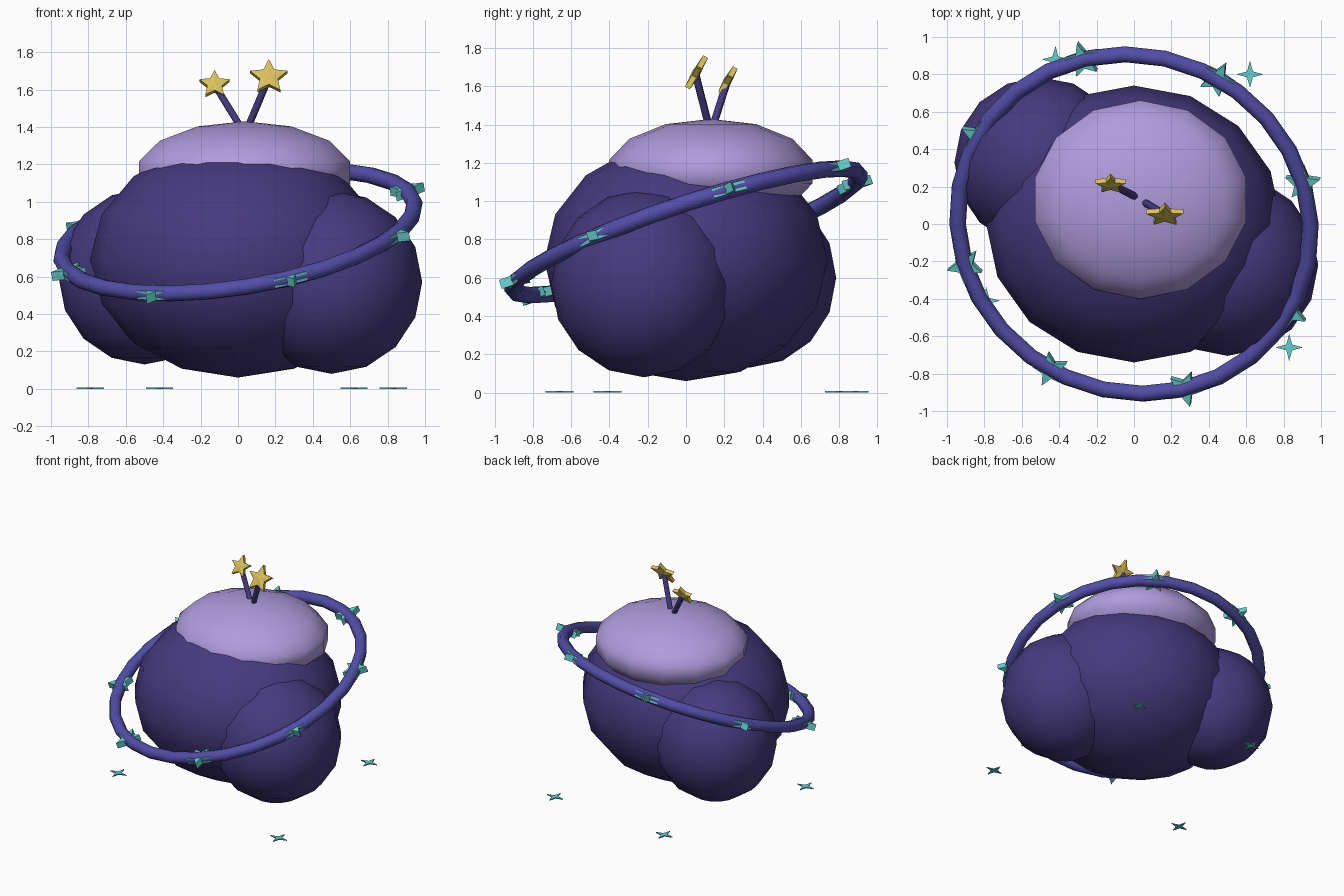
import bpy, bmesh, math
from mathutils import Vector, Matrix

cube = bpy.data.objects.get("Cube")
if cube:
    bpy.data.objects.remove(cube)


def material(name, rgb):
    m = bpy.data.materials.new(name)
    m.use_nodes = True
    m.diffuse_color = (*rgb, 1)
    m.node_tree.nodes["Principled BSDF"].inputs["Base Color"].default_value = (*rgb, 1)
    return m


DARK = material("deep purple", (0.061, 0.042, 0.21))
LILAC = material("lilac", (0.43, 0.335, 0.73))
RING = material("ring violet", (0.084, 0.076, 0.39))
TEAL = material("teal", (0.14, 0.61, 0.61))
GOLD = material("gold", (0.70, 0.53, 0.11))


def finish(obj, name, mat, smooth=False):
    obj.name = obj.data.name = name
    obj.data.materials.append(mat)
    if smooth:
        obj.data.shade_smooth()
    return obj


def ball(name, center, radii, mat, segments=16, rings=8):
    bpy.ops.mesh.primitive_uv_sphere_add(segments=segments, ring_count=rings, location=center)
    obj = bpy.context.object
    obj.scale = radii
    return finish(obj, name, mat, True)


def star(name, matrix, points, outer, inner, depth, mat, puff=0.0):
    """Extruded star in local xy, first tip along +y, with raised centres."""
    bm = bmesh.new()
    n = points * 2
    loops = []
    for side in (-1, 1):
        loop = []
        for i in range(n):
            r = inner if i % 2 else outer
            a = math.pi / 2 + math.tau * i / n
            loop.append(bm.verts.new((r * math.cos(a), r * math.sin(a), side * depth / 2)))
        mid = bm.verts.new((0, 0, side * (depth / 2 + puff)))
        for i in range(n):
            bm.faces.new((mid, loop[i], loop[(i + 1) % n]))
        loops.append(loop)
    low, high = loops
    for i in range(n):
        j = (i + 1) % n
        bm.faces.new((low[i], low[j], high[j], high[i]))
    bmesh.ops.recalc_face_normals(bm, faces=bm.faces)
    mesh = bpy.data.meshes.new(name)
    bm.to_mesh(mesh)
    bm.free()
    obj = bpy.data.objects.new(name, mesh)
    bpy.context.collection.objects.link(obj)
    obj.matrix_world = matrix
    return finish(obj, name, mat)


def frame(center, up, normal):
    """Matrix whose local y is up and local z is normal."""
    z = normal.normalized()
    x = up.cross(z).normalized()
    m = Matrix((x, z.cross(x), z)).transposed().to_4x4()
    m.translation = center
    return m


# Body lobes and pale cap
ball("body", (0, 0, 0.69), (0.79, 0.74, 0.63), DARK)
ball("front_lobe", (0.5, -0.22, 0.57), (0.485, 0.485, 0.49), DARK)
ball("back_lobe", (-0.5, 0.33, 0.6), (0.46, 0.455, 0.47), DARK)
ball("cap", (0.035, 0.13, 1.155), (0.594, 0.545, 0.275), LILAC, 14, 7)

# Tilted ring around the body
ring_center = Vector((0, 0, 0.84))
ring_normal = Vector((-0.16, -0.333, 1)).normalized()
bpy.ops.mesh.primitive_torus_add(major_radius=0.955, minor_radius=0.045,
                                 major_segments=28, minor_segments=8)
ring = bpy.context.object
ring.matrix_world = frame(ring_center, Vector((0, 1, 0)), ring_normal)
finish(ring, "ring", RING, True)

# Stars threaded on the ring
ring_x = Vector((1, 0, 0.16)).normalized()
ring_y = ring_normal.cross(ring_x)
for i in range(8):
    a = math.radians(14 + 45 * i)
    out = ring_x * math.cos(a) + ring_y * math.sin(a)
    star(f"ring_star_{i + 1}", frame(ring_center + out * 0.955, out, ring_normal),
         5, 0.097, 0.045, 0.05, TEAL)

# Antennae with gold star tips
lean = Vector((0, -math.cos(math.radians(30)), 0.5))
for side, base, tip, size in (("right", (0.02, 0.14, 1.39), (-0.125, 0.215, 1.625), 0.085),
                              ("left", (0.05, 0.12, 1.39), (0.165, 0.05, 1.665), 0.105)):
    base, tip = Vector(base), Vector(tip)
    rod = tip - base
    bpy.ops.mesh.primitive_cylinder_add(vertices=8, radius=0.02, depth=rod.length,
                                        location=(base + tip) / 2,
                                        rotation=rod.to_track_quat("Z", "Y").to_euler())
    finish(bpy.context.object, f"{side}_antenna", DARK)
    bpy.ops.object.shade_smooth_by_angle(angle=math.radians(50))
    star(f"{side}_antenna_star", frame(tip, Vector((0, 0, 1)), lean),
         5, size, size * 0.48, 0.028, GOLD, 0.008)

# Thin sparkles lying on the ground
for i, (x, y) in enumerate(((0.62, 0.8), (0.83, -0.66), (-0.79, -0.41), (-0.42, 0.88))):
    star(f"ground_sparkle_{i + 1}", Matrix.Translation((x, y, 0.004)),
         4, 0.073, 0.022, 0.008, TEAL)
